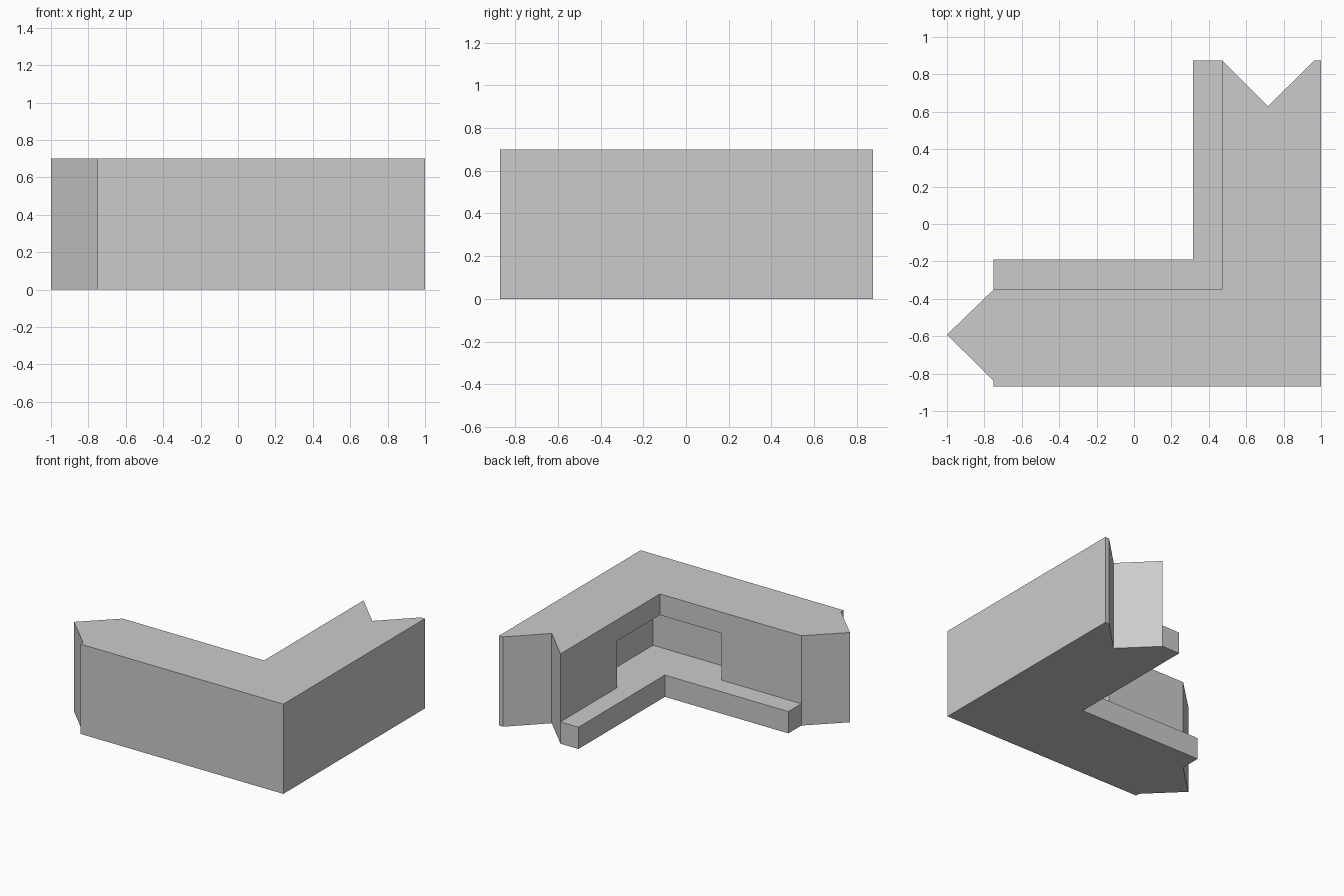
import bpy, bmesh

default = bpy.data.objects.get("Cube")
if default:
    bpy.data.objects.remove(default, do_unlink=True)

grey = bpy.data.materials.new("plain grey")
grey.use_nodes = True
colour = (0.6, 0.6, 0.6, 1)
grey.diffuse_color = colour
grey.node_tree.nodes["Principled BSDF"].inputs["Base Color"].default_value = colour


def prism(name, outline, z0, z1):
    """Extrude a flat outline from z0 up to z1."""
    bm = bmesh.new()
    face = bm.faces.new([bm.verts.new((x, y, z0)) for x, y in outline])
    top = bmesh.ops.extrude_face_region(bm, geom=[face])["geom"]
    for v in top:
        if isinstance(v, bmesh.types.BMVert):
            v.co.z = z1
    bmesh.ops.recalc_face_normals(bm, faces=bm.faces)
    mesh = bpy.data.meshes.new(name)
    bm.to_mesh(mesh)
    bm.free()
    mesh.materials.append(grey)
    obj = bpy.data.objects.new(name, mesh)
    bpy.context.collection.objects.link(obj)
    return obj


def cut(target, cutter):
    """Subtract the cutter, then discard it."""
    cutter.hide_render = True
    mod = target.modifiers.new("cut", 'BOOLEAN')
    mod.operation = 'DIFFERENCE'
    mod.solver = 'EXACT'
    mod.object = cutter
    bpy.context.view_layer.objects.active = target
    bpy.ops.object.modifier_apply(modifier=mod.name)
    bpy.data.objects.remove(cutter, do_unlink=True)


HEIGHT, LEDGE, POCKET_TOP = 0.7, 0.17, 0.535
INNER_X, INNER_Y = 0.47, -0.35

# Corner block: arrow-shaped tongue on one arm, matching notch on the other
corner_block = prism("corner_block", [
    (1, -0.87), (1, 0.875), (0.965, 0.875), (0.717, 0.63), (INNER_X, 0.875),
    (0.315, 0.875), (0.315, -0.19), (-0.75, -0.19), (-0.75, INNER_Y),
    (-1, -0.592), (-0.75, -0.838), (-0.75, -0.87)], 0, HEIGHT)

# Rebate above the low inner ledge
cut(corner_block, prism("ledge_cutter", [
    (INNER_X, INNER_Y), (INNER_X, 1), (0.2, 1), (0.2, -0.1),
    (-0.9, -0.1), (-0.9, INNER_Y)], LEDGE, 1))

# Square pocket wrapping around the inside corner
cut(corner_block, prism("pocket_cutter", [
    (-0.06, -0.55), (0.67, -0.55), (0.67, 0.18), (-0.06, 0.18)],
    LEDGE, POCKET_TOP))
